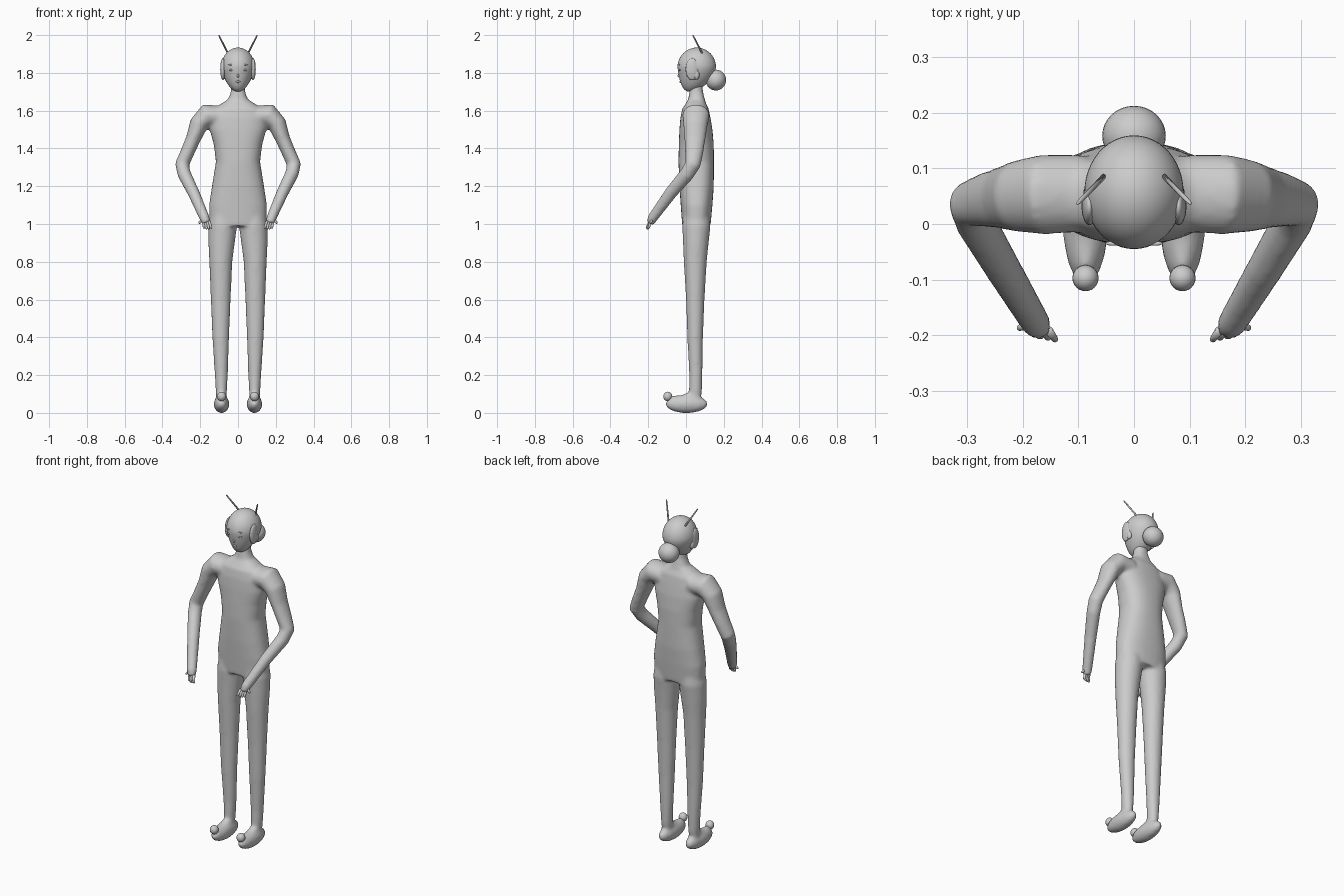
import bpy, bmesh, math
from mathutils import Vector, Matrix

if "Cube" in bpy.data.objects:
    bpy.data.objects.remove(bpy.data.objects["Cube"])


def loft(bm, rings, follow=False, n=24, power=2.0):
    """Closed tube through rings (x, y, z, rx, ry); follow tilts rings along the path."""
    pts = [Vector(r[:3]) for r in rings]
    loops = []
    for i, r in enumerate(rings):
        axis = Vector((0, 0, 1))
        if follow:
            axis = (pts[min(i + 1, len(pts) - 1)] - pts[max(i - 1, 0)]).normalized()
        v = Vector((0, 1, 0))
        v = (v - axis * v.dot(axis)).normalized()
        u = v.cross(axis)
        loop = []
        for k in range(n):
            a = 2 * math.pi * k / n
            c, s = math.cos(a), math.sin(a)
            c = math.copysign(abs(c) ** (2 / power), c)
            s = math.copysign(abs(s) ** (2 / power), s)
            loop.append(bm.verts.new(pts[i] + u * c * r[3] + v * s * r[4]))
        loops.append(loop)
    for a, b in zip(loops, loops[1:]):
        for k in range(n):
            bm.faces.new((a[k], a[(k + 1) % n], b[(k + 1) % n], b[k]))
    bm.faces.new(loops[0][::-1])
    bm.faces.new(loops[-1])


def ball(bm, loc, radii, seg=32):
    m = Matrix.Translation(loc) @ Matrix.Diagonal((*radii, 1))
    return bmesh.ops.create_uvsphere(bm, u_segments=seg, v_segments=seg // 2, radius=1, matrix=m)["verts"]


def finish(name, bm):
    bmesh.ops.recalc_face_normals(bm, faces=bm.faces)
    for f in bm.faces:
        f.smooth = True
    me = bpy.data.meshes.new(name)
    bm.to_mesh(me)
    bm.free()
    ob = bpy.data.objects.new(name, me)
    bpy.context.collection.objects.link(ob)
    return ob


def ball_object(name, loc, radii, seg=32):
    bm = bmesh.new()
    ball(bm, loc, radii, seg)
    return finish(name, bm)


def rod(name, a, b, r0, r1):
    a, b = Vector(a), Vector(b)
    bm = bmesh.new()
    steps = ((0, r0), (0.85, r1), (0.95, r1 * 0.85), (1, r1 * 0.45))
    loft(bm, [(*a.lerp(b, t), r, r) for t, r in steps], True, 12)
    return finish(name, bm)


# Body: torso, legs, feet and arms fused into one smooth skin
bm = bmesh.new()
torso = [(.99, .150, -.02, .13), (1.1, .153, -.028, .14), (1.2, .138, -.035, .147),
         (1.33, .117, -.04, .148), (1.42, .128, -.038, .147), (1.5, .150, -.035, .14),
         (1.56, .150, -.03, .13), (1.61, .13, -.02, .12), (1.64, .085, 0, .105),
         (1.66, .052, .012, .1), (1.7, .038, .018, .09), (1.76, .036, .022, .087)]
loft(bm, [(0, (f + b) / 2, z, rx, (b - f) / 2) for z, rx, f, b in torso], n=32, power=2.4)

leg = [(.05, .088, .03, .02, .085), (.085, .088, .028, .018, .08), (.12, .088, .03, .016, .085),
       (.2, .0885, .0345, .017, .087), (.4, .0915, .0445, .007, .09), (.6, .0915, .0525, 0, .098),
       (.8, .091, .061, -.012, .11), (.9, .087, .070, -.016, .12), (.99, .081, .076, -.02, .13),
       (1.08, .08, .06, -.01, .12)]
arm = [(.09, .055, 1.57, .055, .07), (.165, .053, 1.575, .062, .072), (.207, .05, 1.53, .05, .065),
       (.237, .047, 1.45, .039, .056), (.268, .043, 1.38, .037, .049), (.296, .036, 1.315, .038, .042),
       (.285, .005, 1.265, .036, .039), (.235, -.08, 1.165, .032, .034),
       (.176, -.178, 1.03, .027, .027), (.168, -.19, 1.003, .021, .021)]
for s in (-1, 1):
    loft(bm, [(s * c, (f + b) / 2, z, r, (b - f) / 2) for z, c, r, f, b in leg])
    loft(bm, [(s * x, y, z, a, b) for x, y, z, a, b in arm], True)
    ball(bm, (s * .087, .003, .047), (.041, .113, .048))
    # raised instep
    loft(bm, [(s * .087, .05, .09, .026, .032), (s * .087, -.02, .072, .028, .022),
              (s * .087, -.085, .07, .018, .02)], True)
body = finish("body", bm)
rm = body.modifiers.new("fuse", "REMESH")
rm.mode = "VOXEL"
rm.voxel_size = 0.009
rm.use_smooth_shade = True
sm = body.modifiers.new("soften", "SMOOTH")
sm.factor = 0.5
sm.iterations = 7

# Head: egg shape narrowing to the chin
HC, HR = Vector((0, .057, 1.83)), Vector((.089, .102, .104))
CHIN = .13


def taper(t):
    return 1 - .22 * t, -.035 * t * t   # width factor, forward shift


bm = bmesh.new()
for v in ball(bm, (0, 0, 0), (1, 1, 1), 48):
    t = max(0, -v.co.z)
    w, shift = taper(t)
    v.co = HC + Vector((v.co.x * HR.x * w, v.co.y * HR.y * (1 - .15 * t) + shift,
                        v.co.z * (HR.z if v.co.z > 0 else CHIN)))
finish("head", bm)


def face_point(x, z):
    q = (z - HC.z) / (HR.z if z > HC.z else CHIN)
    t = max(0, -q)
    w, shift = taper(t)
    d = math.sqrt(max(0, 1 - q * q - (x / (HR.x * w)) ** 2))
    return (x, HC.y - d * HR.y * (1 - .15 * t) + shift, z)


# Face details
ball_object("nose", face_point(0, 1.785), (.006, .007, .009), 16)
ball_object("mouth", face_point(0, 1.753), (.012, .005, .006), 16)
ball_object("hair_bun", (0, .158, 1.762), (.057, .054, .055))

for s, side in ((-1, "right"), (1, "left")):
    ball_object(f"eye_{side}", face_point(s * .037, 1.815), (.012, .004, .005), 16)
    ball_object(f"eyebrow_{side}", face_point(s * .037, 1.843), (.015, .004, .003), 16)
    # Ear with lobe
    ball_object(f"ear_{side}", (s * .08, .032, 1.82), (.014, .034, .058))
    ball_object(f"ear_lobe_{side}", (s * .079, .055, 1.79), (.012, .016, .026), 20)
    rod(f"antenna_{side}", (s * .054, .085, 1.905), (s * .102, .036, 2.0), .005, .004)
    # Shoe tip ball
    ball_object(f"toe_ball_{side}", (s * .087, -.097, .087), (.0235, .0235, .025), 24)
    # Hand
    for i in range(4):
        k = i - 1.5
        rod(f"finger_{side}_{i + 1}", (s * (.168 + k * .010), -.188 + k * .002, 1.015),
            (s * (.16 + k * .013), -.204 + k * .003, .970 + abs(k) * .004), .008, .006)
    rod(f"thumb_{side}", (s * .178, -.178, 1.035), (s * .208, -.187, 1.003), .009, .006)
